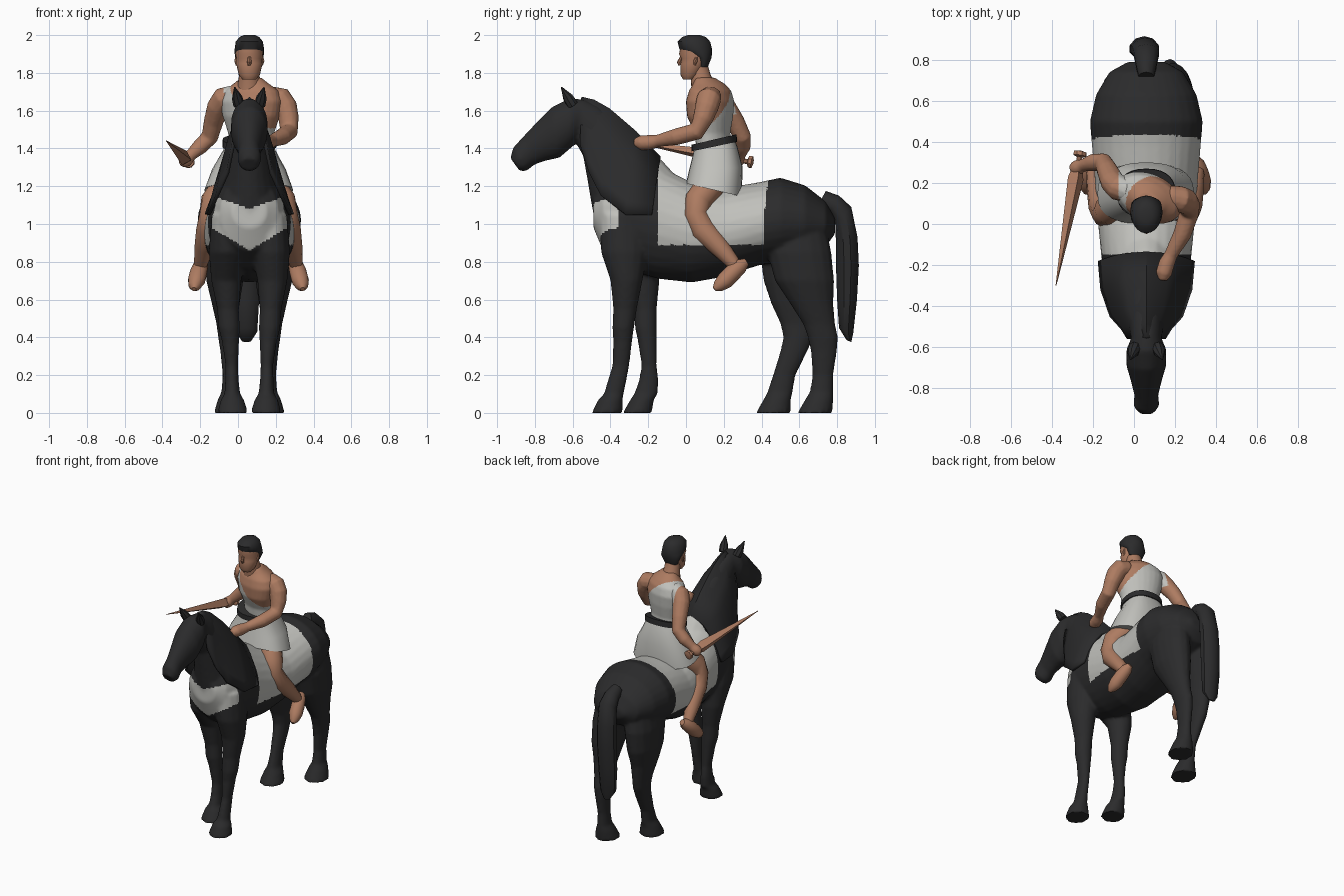
import bpy, bmesh, math
from mathutils import Vector

CX = 0.06  # centre line of horse and rider


def material(name, rgb):
    m = bpy.data.materials.new(name)
    m.diffuse_color = (*rgb, 1)
    return m


BLACK = material("black hair", (0.024, 0.024, 0.025))
CLOTH = material("pale cloth", (0.53, 0.53, 0.50))
SKIN = material("tan skin", (0.42, 0.20, 0.12))


def smooth(ob, angle=40):
    bpy.ops.object.select_all(action='DESELECT')
    ob.select_set(True)
    bpy.context.view_layer.objects.active = ob
    bpy.ops.object.shade_smooth_by_angle(angle=math.radians(angle))
    return ob


def bridge(name, rings, mat, closed=True):
    """Mesh from a row of rings, capped at both ends when closed."""
    bm = bmesh.new()
    vs = [[bm.verts.new(p) for p in r] for r in rings]
    n = len(rings[0])
    for a, b in zip(vs, vs[1:]):
        for i in range(n if closed else n - 1):
            j = (i + 1) % n
            bm.faces.new((a[i], a[j], b[j], b[i]))
    if closed:
        bm.faces.new(vs[0])
        bm.faces.new(vs[-1])
    bmesh.ops.recalc_face_normals(bm, faces=bm.faces)
    me = bpy.data.meshes.new(name)
    bm.to_mesh(me)
    bm.free()
    me.materials.append(mat)
    ob = bpy.data.objects.new(name, me)
    bpy.context.collection.objects.link(ob)
    return smooth(ob)


def loft(name, sections, mat, side=(1, 0, 0), n=20, e=1.0):
    """Sections: (x, y1, z1, y2, z2, half width); (super)ellipse between the two points."""
    def f(v):
        return math.copysign(abs(v) ** e, v)
    rings = []
    for x, y1, z1, y2, z2, w in sections:
        p, q = Vector((x, y1, z1)), Vector((x, y2, z2))
        c, d, s = (p + q) / 2, (p - q) / 2, Vector(side).normalized() * w
        rings.append([c + d * f(math.cos(2 * math.pi * i / n)) + s * f(math.sin(2 * math.pi * i / n))
                      for i in range(n)])
    return bridge(name, rings, mat)


def tube(name, pts, mat, n=12):
    """Points: (x, y, z, radius)."""
    ps = [Vector(p[:3]) for p in pts]
    u, rings = Vector((0.3, 0.2, 0.9)), []
    for i, p in enumerate(ps):
        t = (ps[min(i + 1, len(ps) - 1)] - ps[max(i - 1, 0)]).normalized()
        u = (u - t * u.dot(t)).normalized()
        v = t.cross(u)
        rings.append([p + pts[i][3] * (u * math.cos(2 * math.pi * k / n) + v * math.sin(2 * math.pi * k / n))
                      for k in range(n)])
    return bridge(name, rings, mat)


def fuse(name, parts, mats, rule, voxel, steps):
    """Merge parts into one skin and colour its faces by a rule on the face centre."""
    bpy.ops.object.select_all(action='DESELECT')
    for p in parts:
        p.select_set(True)
    ob = parts[0]
    bpy.context.view_layer.objects.active = ob
    if len(parts) > 1:
        bpy.ops.object.join()
    r = ob.modifiers.new("remesh", 'REMESH')
    r.mode, r.voxel_size = 'VOXEL', voxel
    s = ob.modifiers.new("smooth", 'SMOOTH')
    s.factor, s.iterations = 0.5, steps
    me = bpy.data.meshes.new_from_object(ob.evaluated_get(bpy.context.evaluated_depsgraph_get()))
    ob.modifiers.clear()
    ob.data = me
    ob.name = name
    me.materials.clear()
    for m in mats:
        me.materials.append(m)
    for f in me.polygons:
        f.material_index = int(rule(f.center))
    return smooth(ob, 50)


# Horse trunk: y, bottom, top, half width
trunk = [(-.49, .98, 1.15, .09), (-.44, .86, 1.25, .155), (-.32, .76, 1.33, .20), (-.15, .71, 1.31, .22),
         (.03, .69, 1.22, .238), (.2, .72, 1.19, .25), (.38, .78, 1.22, .265), (.5, .80, 1.245, .275),
         (.63, .83, 1.205, .245), (.74, .88, 1.12, .18), (.79, .95, 1.03, .09)]
parts = [loft("trunk", [(CX, y, a, y, b, w) for y, a, b, w in trunk], BLACK, n=28)]

# Neck and head: front point, back point, half width
parts.append(loft("neck", [(CX, *s) for s in [
    (-.48, 1.0, -.02, 1.22, .17), (-.50, 1.1, -.12, 1.33, .155), (-.52, 1.22, -.22, 1.42, .125),
    (-.545, 1.36, -.34, 1.54, .095), (-.59, 1.44, -.46, 1.625, .08), (-.62, 1.5, -.54, 1.66, .07)]], BLACK))
parts.append(loft("head", [(CX, *s) for s in [
    (-.535, 1.66, -.56, 1.46, .07), (-.62, 1.665, -.60, 1.41, .097), (-.71, 1.62, -.67, 1.35, .097),
    (-.79, 1.54, -.74, 1.335, .075), (-.865, 1.46, -.80, 1.315, .058), (-.915, 1.405, -.845, 1.28, .063),
    (-.93, 1.35, -.88, 1.28, .045)]], BLACK))

# Legs: z, front y, back y for the two sides; x offset and half width shared
front = [(1.05, -.46, -.2, -.46, -.2, .10, .10), (.85, -.45, -.2, -.42, -.14, .115, .10),
         (.7, -.40, -.23, -.31, -.14, .122, .08), (.55, -.385, -.26, -.275, -.155, .113, .058),
         (.45, -.39, -.275, -.27, -.155, .107, .057), (.38, -.385, -.285, -.255, -.155, .10, .046),
         (.25, -.39, -.30, -.235, -.155, .093, .033), (.17, -.415, -.315, -.25, -.145, .092, .036),
         (.10, -.435, -.33, -.275, -.15, .09, .042), (.07, -.465, -.335, -.295, -.17, .09, .062),
         (0, -.50, -.335, -.335, -.18, .088, .082)]
hind = [(1.05, .45, .73, .42, .73, .11, .10), (.85, .43, .77, .39, .76, .125, .11),
        (.7, .47, .785, .41, .745, .13, .098), (.58, .55, .78, .45, .705, .125, .074),
        (.47, .62, .79, .50, .69, .12, .054), (.40, .645, .805, .515, .675, .115, .05),
        (.33, .66, .80, .50, .645, .11, .044), (.2, .67, .78, .46, .58, .105, .036),
        (.11, .655, .78, .43, .565, .105, .043), (.07, .63, .78, .41, .555, .105, .063),
        (0, .59, .775, .37, .555, .105, .083)]
for rows in (front, hind):
    for sx in (1, -1):
        k = 1 if sx > 0 else 3
        parts.append(loft("leg", [(CX + sx * r[5], r[k], r[0], r[k + 1], r[0], r[6]) for r in rows], BLACK, n=16))


def horse_cloth(c):
    dx = abs(c.x - CX)
    blanket = -.15 < c.y < .41 + .1 * max(0, c.z - 1.0) and c.z > .89
    collar = c.y < -.36 and .86 + .6 * dx < c.z < 1.08 + .35 * dx
    return blanket or collar


fuse("horse", parts, [BLACK, CLOTH], horse_cloth, 0.011, 4)

# Ears
for sx in (-1, 1):
    tube("horse_ear", [(CX + sx * .055, -.60, 1.63, .03), (CX + sx * .065, -.625, 1.67, .028),
                       (CX + sx * .078, -.66, 1.725, .003)], BLACK, 8)

# Mane draped over both sides of the neck: crest point, low point, half width
mane = [(-.555, 1.665, -.56, 1.42, .085), (-.49, 1.65, -.51, 1.27, .115), (-.41, 1.605, -.45, 1.15, .17),
        (-.27, 1.485, -.32, 1.05, .215), (-.14, 1.35, -.18, 1.05, .228)]
rows = []
for y1, z1, y2, z2, w in mane:
    row = []
    for i in range(-6, 7):
        s = abs(i) / 6
        row.append((CX + math.copysign(w * s ** .45, i), y1 + (y2 - y1) * s, z1 + (z2 - z1) * s))
    rows.append(row)
ob = bridge("mane", rows, BLACK, closed=False)
sol = ob.modifiers.new("thickness", 'SOLIDIFY')
sol.thickness, sol.offset = 0.018, 0

# Tail
loft("tail", [(.06, .69, 1.08, .74, 1.175, .04), (.06, .76, 1.06, .81, 1.15, .055), (.06, .79, 1.0, .875, 1.09, .065),
              (.055, .795, .87, .908, .93, .07), (.05, .795, .75, .915, .78, .072), (.045, .80, .6, .905, .6, .07),
              (.045, .81, .45, .885, .42, .06), (.045, .85, .385, .875, .375, .025)], BLACK, n=10)

# Rider torso, bare on one shoulder
TWIST = (.97, -.22, 0)


def tunic(c):
    return c.z < 1.65 - .85 * c.x + .65 * (c.y - .05)


torso = loft("torso", [(.07, a, z, b, z, w) for z, a, b, w in [
    (1.775, .05, .15, .055), (1.74, .04, .205, .10), (1.705, .02, .235, .15), (1.65, .005, .25, .17),
    (1.57, .01, .245, .155), (1.48, .05, .23, .125), (1.38, .06, .24, .12)]], SKIN, TWIST, 24)
fuse("torso", [torso], [SKIN, CLOTH], tunic, 0.009, 3)

# Belt and skirt
loft("belt", [(.06, .03, 1.385, .27, 1.435, .143), (.06, .03, 1.42, .268, 1.475, .141)], BLACK, n=28, e=.85)
loft("skirt", [(.06, .045, 1.405, .255, 1.455, .128), (.06, .035, 1.36, .272, 1.41, .14),
               (.058, .015, 1.28, .30, 1.30, .195), (.057, 0, 1.215, .295, 1.145, .235)], CLOTH, n=28, e=.78)

# Head, hair, nose and ears
loft("neck_of_rider", [(CX, .03, 1.70, .17, 1.72, .068), (CX, .025, 1.77, .13, 1.79, .055),
                       (CX, .01, 1.85, .11, 1.86, .05)], SKIN)
loft("rider_head", [(CX, a, z, b, z, w) for z, a, b, w in [
    (1.765, -.015, .04, .035), (1.79, -.03, .075, .056), (1.85, -.03, .11, .07),
    (1.875, -.025, .12, .07), (1.90, -.037, .12, .073), (1.96, -.025, .115, .065)]], SKIN)
loft("hair", [(CX, a, z, b, z, w) for z, a, b, w in [
    (1.83, .065, .115, .052), (1.88, .05, .135, .074), (1.905, -.005, .138, .078), (1.925, -.035, .138, .078),
    (1.965, -.045, .128, .072), (1.99, -.02, .105, .052), (2.0, .01, .075, .03)]], BLACK)
tube("nose", [(CX, -.02, 1.89, .008), (CX, -.037, 1.855, .012), (CX, -.032, 1.84, .009)], SKIN, 8)
for sx in (-1, 1):
    tube("rider_ear", [(CX + sx * .066, .045, 1.84, .006), (CX + sx * .069, .05, 1.863, .011),
                       (CX + sx * .068, .055, 1.885, .006)], SKIN, 8)

# Arms: one to the reins, one drawn back with the sword
arm = tube("rein_arm", [(.13, .13, 1.66, .04), (.18, .13, 1.67, .06), (.225, .12, 1.66, .066), (.252, .11, 1.62, .063),
                        (.268, .09, 1.56, .055), (.27, .055, 1.49, .048), (.235, -.05, 1.462, .045),
                        (.18, -.15, 1.44, .033), (.16, -.19, 1.432, .04), (.145, -.24, 1.43, .04),
                        (.14, -.275, 1.43, .022)], SKIN)
fuse("rein_arm", [arm], [SKIN], lambda c: 0, .008, 4)
arm = tube("sword_arm", [(0, .16, 1.66, .04), (-.04, .165, 1.675, .06), (-.075, .175, 1.665, .064),
                         (-.105, .205, 1.62, .06), (-.13, .26, 1.54, .052), (-.15, .30, 1.46, .046),
                         (-.2, .30, 1.41, .043), (-.25, .285, 1.365, .031), (-.275, .275, 1.34, .039),
                         (-.295, .265, 1.325, .033), (-.305, .26, 1.32, .015)], SKIN)
fuse("sword_arm", [arm], [SKIN, CLOTH], lambda c: c.x > -.075 and c.z > 1.58 and c.y > .12 and tunic(c), .008, 4)

# Legs and feet, mirrored across the rider
for sx in (-1, 1):
    def flip(pts):
        return [(.055 + sx * (x - .055), y, z, r) for x, y, z, r in pts]
    tube("rider_leg", flip([(.13, .17, 1.26, .07), (.18, .12, 1.19, .078), (.235, .065, 1.12, .074),
                            (.25, .05, 1.05, .066), (.265, .09, .97, .068), (.288, .175, .88, .053),
                            (.305, .245, .80, .038), (.31, .265, .77, .03)]), SKIN)
    tube("rider_foot", flip([(.302, .32, .80, .02), (.307, .29, .78, .04), (.318, .25, .745, .046),
                             (.33, .205, .70, .046), (.34, .17, .67, .032), (.343, .15, .655, .012)]), SKIN)

# Sword
tube("sword_blade", [(-.278, .26, 1.343, .03), (-.284, .22, 1.35, .04), (-.38, -.30, 1.44, .002)], SKIN, 4)
tube("sword_hilt", [(-.276, .26, 1.342, .014), (-.265, .325, 1.33, .014), (-.264, .333, 1.33, .033),
                    (-.261, .35, 1.327, .033), (-.26, .355, 1.326, .015)], SKIN, 8)
